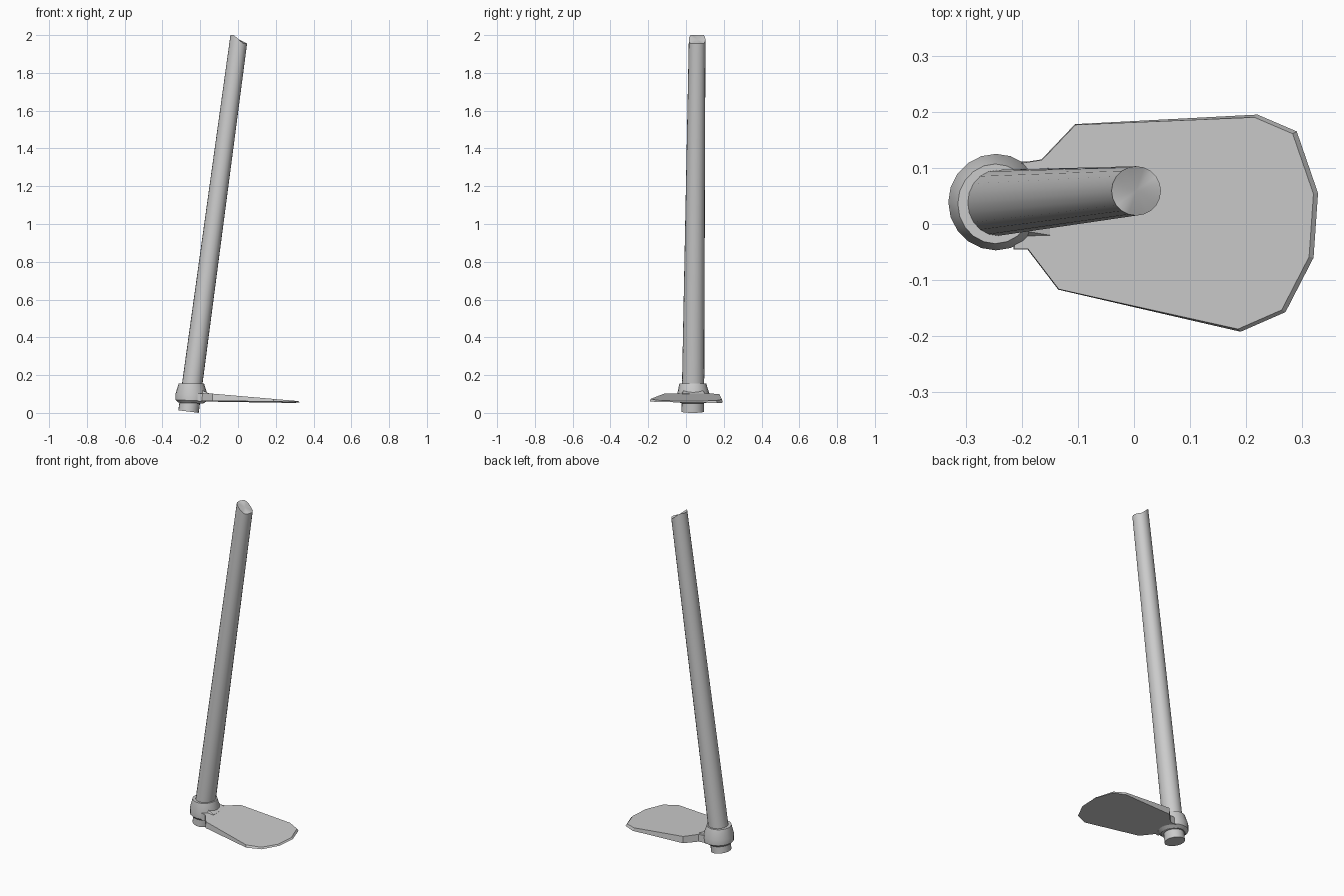
import bpy, bmesh, math

if "Cube" in bpy.data.objects:
    bpy.data.objects.remove(bpy.data.objects["Cube"])


def make_object(name, bm, smooth=None):
    bmesh.ops.recalc_face_normals(bm, faces=bm.faces)
    mesh = bpy.data.meshes.new(name)
    bm.to_mesh(mesh)
    bm.free()
    obj = bpy.data.objects.new(name, mesh)
    bpy.context.collection.objects.link(obj)
    if smooth:
        bpy.ops.object.select_all(action='DESELECT')
        obj.select_set(True)
        bpy.context.view_layer.objects.active = obj
        bpy.ops.object.shade_smooth_by_angle(angle=math.radians(smooth))
    return obj


def loft(name, rings, height, smooth):
    """Join rings (cx, cy, cz, rx, ry); height(i, dx) offsets each rim vertex."""
    bm = bmesh.new()
    n = 20
    loops = []
    for i, (cx, cy, cz, rx, ry) in enumerate(rings):
        loop = []
        for k in range(n):
            a = math.tau * k / n
            dx = rx * math.cos(a)
            loop.append(bm.verts.new((cx + dx, cy + ry * math.sin(a), cz + height(i, dx))))
        loops.append(loop)
    for lo, hi in zip(loops, loops[1:]):
        for k in range(n):
            bm.faces.new((lo[k], lo[(k + 1) % n], hi[(k + 1) % n], hi[k]))
    # fan caps
    for i, loop in ((0, loops[0]), (-1, loops[-1])):
        mid = bm.verts.new(rings[i][:3])
        for k in range(n):
            bm.faces.new((loop[k], loop[(k + 1) % n], mid))
    return make_object(name, bm, smooth)


# Leaning wooden handle with an unevenly cut top
def handle_height(i, dx):
    if i == 1:
        return max(-0.022, min(0.023, -0.9 * dx))
    return -0.13 * dx


loft("handle", [(-0.262, 0.036, 0.007, 0.054, 0.06),
                (0.004, 0.059, 1.977, 0.044, 0.044)], handle_height, 40)

# Socket collar around the handle
loft("socket", [(-0.25, 0.037, 0.052, 0.066, 0.068),
                (-0.247, 0.039, 0.066, 0.084, 0.085),
                (-0.246, 0.039, 0.098, 0.085, 0.086),
                (-0.247, 0.036, 0.156, 0.067, 0.071)],
     lambda i, dx: -0.03 * dx if i < 3 else 0, 30)

# Wedge-shaped blade: thick at the socket, thin at the tip
outline = [(-0.21, 0.108), (-0.165, 0.115), (-0.105, 0.178), (0.22, 0.195),
           (0.29, 0.165), (0.328, 0.055), (0.32, -0.06), (0.27, -0.157),
           (0.19, -0.192), (-0.135, -0.117), (-0.19, -0.045), (-0.215, -0.045)]


def top_z(x):
    return 0.103 - 0.085 * (max(x, -0.16) + 0.15)


bm = bmesh.new()
low = [bm.verts.new((x, y, 0.06 - 0.015 * x - 0.015 * y)) for x, y in outline]
high = []
for x, y in outline:
    s = 0.975 if x > 0.15 else 0.993
    high.append(bm.verts.new((x * s, y * s, top_z(x))))
bm.faces.new(high)
bm.faces.new(low[::-1])
for k in range(len(outline)):
    j = (k + 1) % len(outline)
    bm.faces.new((low[k], low[j], high[j], high[k]))
make_object("blade", bm)

# Sloping neck that blends the socket into the blade
bm = bmesh.new()
back = [bm.verts.new(p) for p in ((-0.21, -0.045, 0.06), (-0.21, 0.112, 0.06),
                                  (-0.21, 0.085, 0.128), (-0.21, -0.01, 0.128))]
front = [bm.verts.new(p) for p in ((-0.165, -0.04, 0.065), (-0.165, 0.11, 0.065),
                                   (-0.15, 0.1, 0.102), (-0.15, -0.02, 0.102))]
bm.faces.new(back)
bm.faces.new(front[::-1])
for k in range(4):
    j = (k + 1) % 4
    bm.faces.new((back[k], back[j], front[j], front[k]))
make_object("neck", bm)
